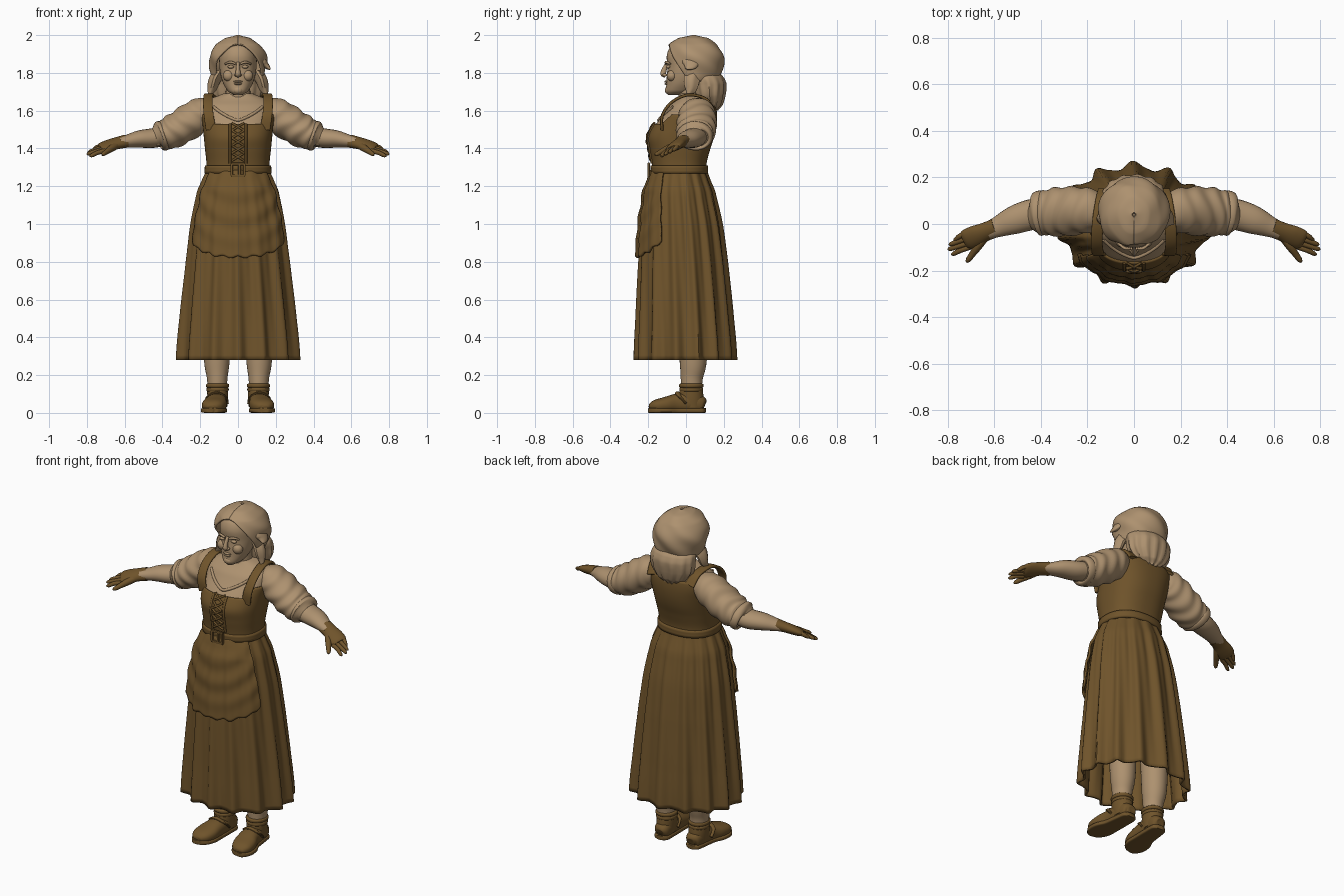
import bpy, bmesh, math
from mathutils import Vector

def material(name, c):
    m = bpy.data.materials.new(name)
    m.diffuse_color = (*c, 1)
    return m
TAN = material("pale tan", (0.42, 0.285, 0.16))
BROWN = material("dark brown", (0.16, 0.088, 0.024))

def finish(name, bm, mat, fix=False):
    if fix:
        bmesh.ops.recalc_face_normals(bm, faces=bm.faces)
    me = bpy.data.meshes.new(name)
    bm.to_mesh(me)
    bm.free()
    me.materials.append(mat)
    for p in me.polygons:
        p.use_smooth = True
    me.set_sharp_from_angle(angle=math.radians(50))
    ob = bpy.data.objects.new(name, me)
    bpy.context.collection.objects.link(ob)
    return ob

def smooth(rows, t):
    """Catmull-Rom through rows of numbers, t in 0..1"""
    n = len(rows) - 1
    i = min(int(t * n), n - 1)
    f = t * n - i
    a, b, c, d = (rows[min(max(k, 0), n)] for k in (i - 1, i, i + 1, i + 2))
    return [q + .5 * f * (r - p + f * (2*p - 5*q + 4*r - s + f * (3*(q - r) + s - p)))
            for p, q, r, s in zip(a, b, c, d)]

def at_z(rows, z):
    """Section (half width, front y, back y) of a bottom-up profile at height z"""
    n = len(rows) - 1
    for i in range(n):
        if z <= rows[i + 1][0] or i == n - 1:
            f = (z - rows[i][0]) / (rows[i + 1][0] - rows[i][0])
            return smooth(rows, (i + min(max(f, 0), 1)) / n)[1:]

def point(rows, th, z, off=0, p=2):
    """Point on a lofted body; th = 0 is the front, growing towards +x"""
    hw, yf, yb = at_z(rows, z)
    s, c = math.sin(th), math.cos(th)
    return Vector((math.copysign(abs(s) ** (2/p), s) * (hw + off),
                   (yf + yb) / 2 - math.copysign(abs(c) ** (2/p), c) * ((yb - yf) / 2 + off), z))

def grid(name, f, nu, nv, mat, closed=True, caps=False, thick=0):
    bm = bmesh.new()
    cols = nu if closed else nu + 1
    vs = [[bm.verts.new(f(u / nu, v / nv)) for u in range(cols)] for v in range(nv + 1)]
    for v in range(nv):
        for u in range(nu):
            w = (u + 1) % cols
            bm.faces.new((vs[v][u], vs[v][w], vs[v + 1][w], vs[v + 1][u]))
    if caps:
        bm.faces.new(vs[0][::-1])
        bm.faces.new(vs[-1])
    ob = finish(name, bm, mat, caps)
    if thick:
        m = ob.modifiers.new("thickness", 'SOLIDIFY')
        m.thickness, m.offset = thick, -1
    return ob

def loft(name, rows, mat, p=2, nu=56, nv=40, fold=lambda th, z: 0):
    z0, z1 = rows[0][0], rows[-1][0]
    return grid(name, lambda u, v: point(rows, u * 2*math.pi, z0 + (z1 - z0) * v,
                fold(u * 2*math.pi, z0 + (z1 - z0) * v), p), nu, nv, mat, caps=True)

def tube(name, pts, mat, ref=(0, 1, 0), s=1, n=20, k=6, p=2, fold=lambda a, t: 0):
    """pts: x, y, z, radius across ref, radius along ref"""
    def f(u, t):
        q = smooth(pts, t)
        d = Vector(smooth(pts, min(t + .01, 1))[:3]) - Vector(smooth(pts, max(t - .01, 0))[:3])
        d.normalize()
        b = Vector(ref)
        b = (b - d * d.dot(b)).normalized()
        a = d.cross(b)
        w = u * 2*math.pi
        m = 1 + fold(w, t)
        sn, cs = math.sin(w), math.cos(w)
        o = Vector(q[:3]) + a * q[3] * m * math.copysign(abs(sn) ** (2/p), sn) \
            + b * q[4] * m * math.copysign(abs(cs) ** (2/p), cs)
        return (o.x * s, o.y, o.z)
    return grid(name, f, n, k * (len(pts) - 1), mat, caps=True)

def blob(name, c, r, mat):
    bm = bmesh.new()
    bmesh.ops.create_uvsphere(bm, u_segments=18, v_segments=12, radius=1)
    for v in bm.verts:
        v.co = [c[i] + v.co[i] * r[i] for i in range(3)]
    return finish(name, bm, mat)

# torso with shoulders, and neck
torso = [(1.26, .160, -.168, .10), (1.32, .158, -.172, .10), (1.40, .166, -.185, .12),
         (1.46, .172, -.192, .14), (1.52, .178, -.165, .152), (1.58, .187, -.12, .155),
         (1.63, .182, -.085, .148), (1.665, .145, -.045, .125), (1.69, .08, -.03, .10)]
loft("blouse_torso", torso, TAN, p=2.4)
tube("neck", [(0, .035, 1.60, .085, .10), (0, .03, 1.65, .07, .072), (0, .025, 1.70, .065, .065),
              (0, .03, 1.76, .065, .065)], TAN, ref=(1, 0, 0), n=28)

# bodice with low square front and high back
def bodice_top(th):
    t = abs((th + math.pi) % (2*math.pi) - math.pi)
    return 1.53 + .05 * min(max((t - .75) / .2, 0), 1) + .045 * min(max((t - 1.5) / .7, 0), 1)
grid("bodice", lambda u, v: point(torso, u * 2*math.pi, 1.27 + (bodice_top(u * 2*math.pi) - 1.27) * v,
     .009, 2.4), 72, 24, BROWN, thick=.012)
front = lambda x, z, off=0: point(torso, math.asin((abs(x) / at_z(torso, z)[0]) ** 1.2), z, off, 2.4).y

# shirt collar edge
tube("collar", [(x, front(x, z, .002), z, .008, .008) for x, z in
     ((-.13, 1.62), (-.09, 1.59), (-.045, 1.565), (0, 1.55), (.045, 1.565), (.09, 1.59), (.13, 1.62))],
     TAN, ref=(0, 0, 1), n=10)

# laces
for i in range(5):
    z = 1.335 + i * .04
    for s in (1, -1):
        tube("lace", [(-.032, front(.03, z, .013), z, .006, .006), (0, front(0, z + .02, .017), z + .02, .006, .006),
             (.032, front(.03, z + .04, .013), z + .04, .006, .006)], BROWN, ref=(0, 0, 1), s=s, n=8, k=3)
for s in (1, -1):
    tube("lace_edge", [(.042, front(.042, z, .01), z, .007, .007) for z in (1.32, 1.38, 1.44, 1.49, 1.53)],
         BROWN, ref=(1, 0, 0), s=s, n=8, k=3)

# skirt with deepening folds
skirt = [(.28, .316, -.258, .252), (.5, .298, -.25, .236), (.8, .268, -.24, .21), (1.0, .245, -.228, .185),
         (1.18, .212, -.21, .148), (1.25, .182, -.187, .12), (1.295, .162, -.172, .105)]
def skirt_point(th, z, off=0, depth=1):
    g = min(max((1.29 - z) / 1.0, 0), 1)
    w = 14 * th + .5 * math.sin(3 * th)
    fold = (.004 + .013 * g) * math.cos(w) + .004 * math.sin(2 * w + 3 * z) * min(1, 5 * g)
    return point(skirt, th, z, off + fold * depth)
grid("skirt", lambda u, v: skirt_point(u * 2*math.pi, .28 + 1.015 * v), 168, 40, BROWN, thick=.012)

# apron wrapped over the front, hem rising at the sides
def apron_point(u, v):
    th = (2*u - 1) * (1.08 - .1 * v)
    zb = .825 + .085 * abs(2*u - 1) ** 2.5 + .006 * math.cos(22 * th)
    z = zb + (1.285 - zb) * v
    swag = .004 * math.sin(50 * (z - .12 * th * th)) * math.sin(math.pi * v)
    return skirt_point(th, z, .012 + .016 * math.sin(math.pi * min(1, v * .6 + .35)) * (1 - .5*v) + swag, .45)
grid("apron", apron_point, 60, 36, BROWN, closed=False, thick=.012)

# belt and buckle
grid("belt", lambda u, v: point(torso, u * 2*math.pi, 1.268 + .042 * v, .018, 2.3), 56, 3, BROWN, thick=.016)
for x, z, a, b in ((0, 1.318, .007, .038), (0, 1.256, .007, .038)):
    tube("buckle_bar", [(-b, -.198, z, a, a), (b, -.198, z, a, a)], BROWN, n=8, k=1, p=4)
for x in (-.034, .034, .008):
    tube("buckle_side", [(x, -.198, 1.256, .007, .007), (x, -.198, 1.318, .007, .007)], BROWN, n=8, k=1, p=4)

X = (1, 0, 0)
for s in (1, -1):
    # shoulder straps
    tube("strap", [(.143, front(.143, 1.5, .004), 1.5, .008, .027), (.155, -.125, 1.575, .008, .026),
         (.16, -.075, 1.645, .008, .025), (.155, .01, 1.683, .008, .025), (.14, .10, 1.665, .008, .026),
         (.125, .145, 1.61, .008, .03)], BROWN, ref=X, s=s, p=4)
    # puffed sleeve with wrinkles and rolled cuff
    tube("sleeve", [(.13, .06, 1.60, .05, .06), (.175, .06, 1.59, .083, .09), (.23, .058, 1.56, .092, .10),
         (.30, .055, 1.515, .09, .105), (.36, .05, 1.482, .086, .10), (.40, .047, 1.468, .072, .09),
         (.42, .045, 1.46, .055, .07)], TAN, s=s, n=40, k=8,
         fold=lambda a, t: .045 * math.sin(math.pi * t) * math.sin(34 * t + 2 * math.sin(2 * a)))
    tube("sleeve_cuff", [(.385, .047, 1.473, .06, .08), (.392, .047, 1.471, .078, .095),
         (.41, .046, 1.464, .08, .096), (.424, .044, 1.459, .066, .082), (.426, .044, 1.458, .045, .055)],
         TAN, s=s, n=32)
    # forearm and hand
    tube("forearm", [(.38, .05, 1.47, .052, .066), (.45, .038, 1.455, .052, .066), (.52, .015, 1.45, .046, .06),
         (.58, -.01, 1.44, .035, .046), (.63, -.03, 1.432, .026, .036)], TAN, s=s)
    hand_ref = (0, .9, .42)
    tube("palm", [(.595, -.017, 1.438, .033, .042), (.64, -.034, 1.428, .029, .042), (.68, -.052, 1.416, .026, .049),
         (.715, -.066, 1.405, .021, .047), (.73, -.072, 1.40, .013, .038)], BROWN, ref=hand_ref, s=s)
    for i, tip in enumerate((.775, .795, .80, .785)):
        y, z = -.036 - .021 * i, 1.417 - .010 * i
        tube("finger", [(.705, y, z, .013, .012), (.745, y - .014, z - .010, .012, .0115),
             (tip - .012, y - .028, z - .024, .010, .010), (tip, y - .032, z - .029, .004, .004)],
             BROWN, ref=hand_ref, s=s, n=12, k=4)
    tube("thumb", [(.635, -.05, 1.42, .018, .018), (.67, -.095, 1.40, .018, .019), (.695, -.13, 1.383, .014, .014),
         (.713, -.155, 1.37, .011, .011), (.72, -.164, 1.365, .004, .004)], BROWN, s=s, ref=(0, 0, 1), n=12)
    # leg, ankle boot and sole
    tube("leg", [(.11, .03, .10, .055, .05), (.11, .03, .18, .058, .054), (.112, .038, .28, .072, .068),
         (.112, .035, .5, .08, .076), (.11, .01, .75, .09, .085)], TAN, ref=X, s=s, n=28)
    tube("shoe_ankle", [(.107, .03, .03, .062, .05), (.108, .028, .08, .065, .054), (.108, .028, .125, .06, .055),
         (.108, .028, .14, .057, .052)], BROWN, ref=X, s=s, n=28)
    for z, r in ((.143, .064), (.122, .062)):
        tube("shoe_cuff", [(.108, .028, z - .012, r - .01, r - .012), (.108, .028, z - .005, r, r - .004),
             (.108, .028, z + .008, r, r - .004), (.108, .028, z + .014, r - .012, r - .014)], BROWN, ref=X, s=s, n=28)
    tube("shoe", [(.104, .10, .04, .02, .022), (.104, .085, .045, .042, .042), (.108, .03, .055, .054, .05),
         (.114, -.05, .051, .05, .055), (.125, -.11, .043, .041, .064), (.136, -.16, .036, .033, .056),
         (.141, -.187, .03, .02, .034), (.142, -.195, .028, .008, .014)], BROWN, ref=X, s=s, n=28, p=2.4)
    tube("sole", [(.103, .104, .013, .012, .02), (.104, .085, .013, .013, .044), (.108, .03, .013, .013, .05),
         (.114, -.05, .013, .013, .056), (.126, -.11, .013, .013, .068), (.137, -.16, .013, .013, .06),
         (.142, -.19, .013, .013, .036), (.142, -.199, .013, .012, .012)], BROWN, ref=X, s=s, n=28, p=5)
    tube("shoe_strap", [(.06, .0, .05, .012, .006), (.072, -.035, .088, .014, .007), (.115, -.045, .106, .014, .007),
         (.155, -.035, .088, .014, .007), (.165, .0, .05, .012, .006)], BROWN, ref=(0, 0, 1), s=s, n=10)
    # eyes, brows, cheeks
    blob("eye", (s * .038, -.094, 1.832), (.017, .012, .009), TAN)
    tube("brow", [(.014, -.106, 1.848, .006, .006), (.04, -.104, 1.857, .007, .007), (.068, -.083, 1.847, .005, .005)],
         TAN, ref=(0, 0, 1), s=s, n=10)
    blob("cheek", (s * .05, -.075, 1.785), (.03, .027, .03), TAN)
    blob("nostril", (s * .012, -.112, 1.789), (.009, .012, .008), TAN)
    # hanging scarf tails
    tube("scarf_tail", [(.10, .04, 1.80, .04, .03), (.125, .03, 1.76, .04, .028), (.138, .025, 1.715, .03, .022),
         (.152, .01, 1.68, .006, .006)], TAN, ref=X, s=s, n=14, fold=lambda a, t: .12 * math.cos(4 * a))

# head, nose and mouth
head = [(1.682, .022, -.094, -.03), (1.70, .052, -.107, .03), (1.74, .076, -.104, .07), (1.78, .09, -.102, .10),
        (1.83, .098, -.098, .12), (1.89, .098, -.102, .13), (1.935, .085, -.085, .12), (1.97, .05, -.04, .09)]
loft("head", head, TAN, p=2.15)
tube("nose", [(0, -.098, 1.855, .008, .009), (0, -.110, 1.83, .012, .010), (0, -.119, 1.805, .015, .013),
     (0, -.120, 1.792, .014, .015), (0, -.108, 1.782, .008, .010)], TAN, ref=X, n=14)
blob("upper_lip", (0, -.104, 1.754), (.025, .011, .006), TAN)
blob("lower_lip", (0, -.103, 1.742), (.021, .011, .006), TAN)
blob("chin", (0, -.094, 1.708), (.026, .018, .02), TAN)

# head scarf open around the face
scarf = [(1.74, .122, -.04, .15), (1.78, .138, -.07, .185), (1.85, .153, -.10, .20), (1.90, .147, -.108, .195),
         (1.95, .115, -.092, .165), (1.985, .065, -.04, .115), (2.0, .008, .03, .05)]
def scarf_point(u, v):
    z = 1.74 + .26 * (1 - (1 - v) ** 1.6)
    t0 = 1.15 * min(max((1.955 - z) / .2, 0), 1) ** .45
    th = t0 + (2*math.pi - 2*t0) * u
    z2 = z + .03 * (1 - v) ** 2 * math.sin(math.pi * u)
    return point(scarf, th, z2, .004 * math.sin(5 * th + 40 * z) * min(1, (2 - z) * 20))
grid("head_scarf", scarf_point, 72, 36, TAN, closed=False, thick=.01)
tube("scarf_flap", [(.12, .03, 1.88, .05, .02), (.148, .02, 1.84, .04, .016), (.17, .0, 1.82, .004, .004)],
     TAN, ref=(1, 0, 1), n=14)

# scarf drape at the nape
drape = [(1.60, .05, .10, .165), (1.63, .095, .07, .19), (1.68, .128, .045, .205), (1.74, .135, .03, .212),
         (1.775, .13, .02, .20), (1.80, .11, .02, .18)]
loft("scarf_drape", drape, TAN, fold=lambda th, z: .005 * math.sin(13 * th) * min(1, (1.80 - z) * 12))
